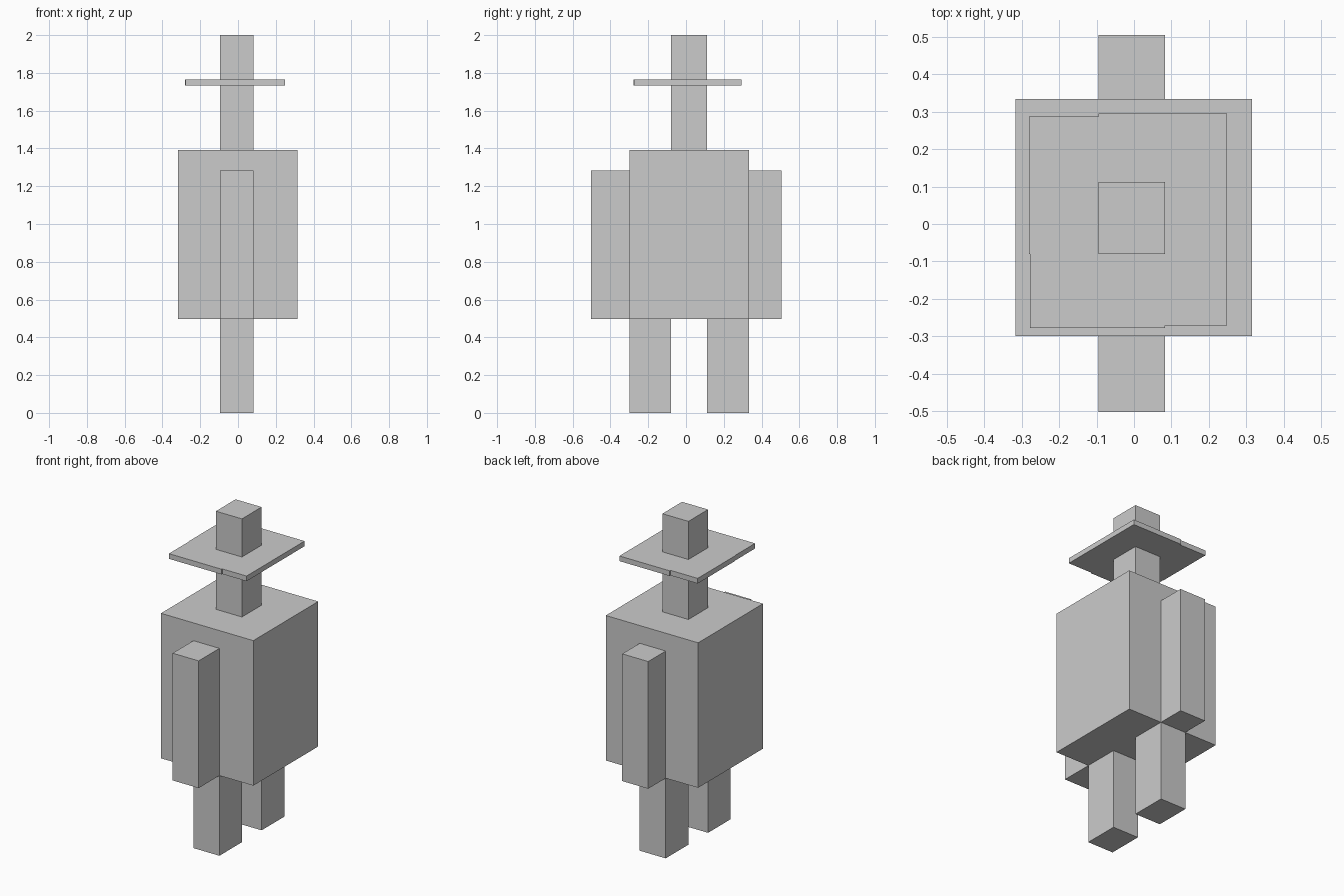
import bpy
import bmesh
from mathutils import Vector

if "Cube" in bpy.data.objects:
    bpy.data.objects.remove(bpy.data.objects["Cube"])


def box(name, x, y, z):
    """Axis-aligned box from (min, max) ranges."""
    lo, hi = Vector((x[0], y[0], z[0])), Vector((x[1], y[1], z[1]))
    bm = bmesh.new()
    bmesh.ops.create_cube(bm, size=1)
    for v in bm.verts:
        v.co = (lo + hi) / 2 + v.co * (hi - lo)
    mesh = bpy.data.meshes.new(name)
    bm.to_mesh(mesh)
    bm.free()
    obj = bpy.data.objects.new(name, mesh)
    bpy.context.collection.objects.link(obj)
    return obj


CORE_X = (-0.095, 0.083)        # shared width of limbs and head
CORE_Y = (-0.08, 0.112)         # depth of head, gap between legs
BODY_Y = (-0.30, 0.334)
HIP, SHOULDER = 0.496, 1.393

# Torso
box("torso", (-0.317, 0.315), BODY_Y, (HIP, SHOULDER))

# Head column
box("head", CORE_X, CORE_Y, (SHOULDER, 2.0))

# Legs and arms, in front and behind
for side, leg_y, arm_y in (
    ("front", (BODY_Y[0], CORE_Y[0]), (-0.503, BODY_Y[0])),
    ("back", (CORE_Y[1], BODY_Y[1]), (BODY_Y[1], 0.505)),
):
    box(side + "_leg", CORE_X, leg_y, (0.0, HIP))
    box(side + "_arm", CORE_X, arm_y, (HIP, 1.283))

# Hat brim: four flaps wrapped pinwheel-fashion around the head
for side, x, y in (
    ("left", (-0.281, CORE_X[0]), (CORE_Y[0], 0.287)),
    ("back", (CORE_X[0], 0.249), (CORE_Y[1], 0.295)),
    ("right", (CORE_X[1], 0.249), (-0.272, CORE_Y[1])),
    ("front", (-0.278, CORE_X[1]), (-0.278, CORE_Y[0])),
):
    box("brim_" + side, x, y, (1.732, 1.764))
